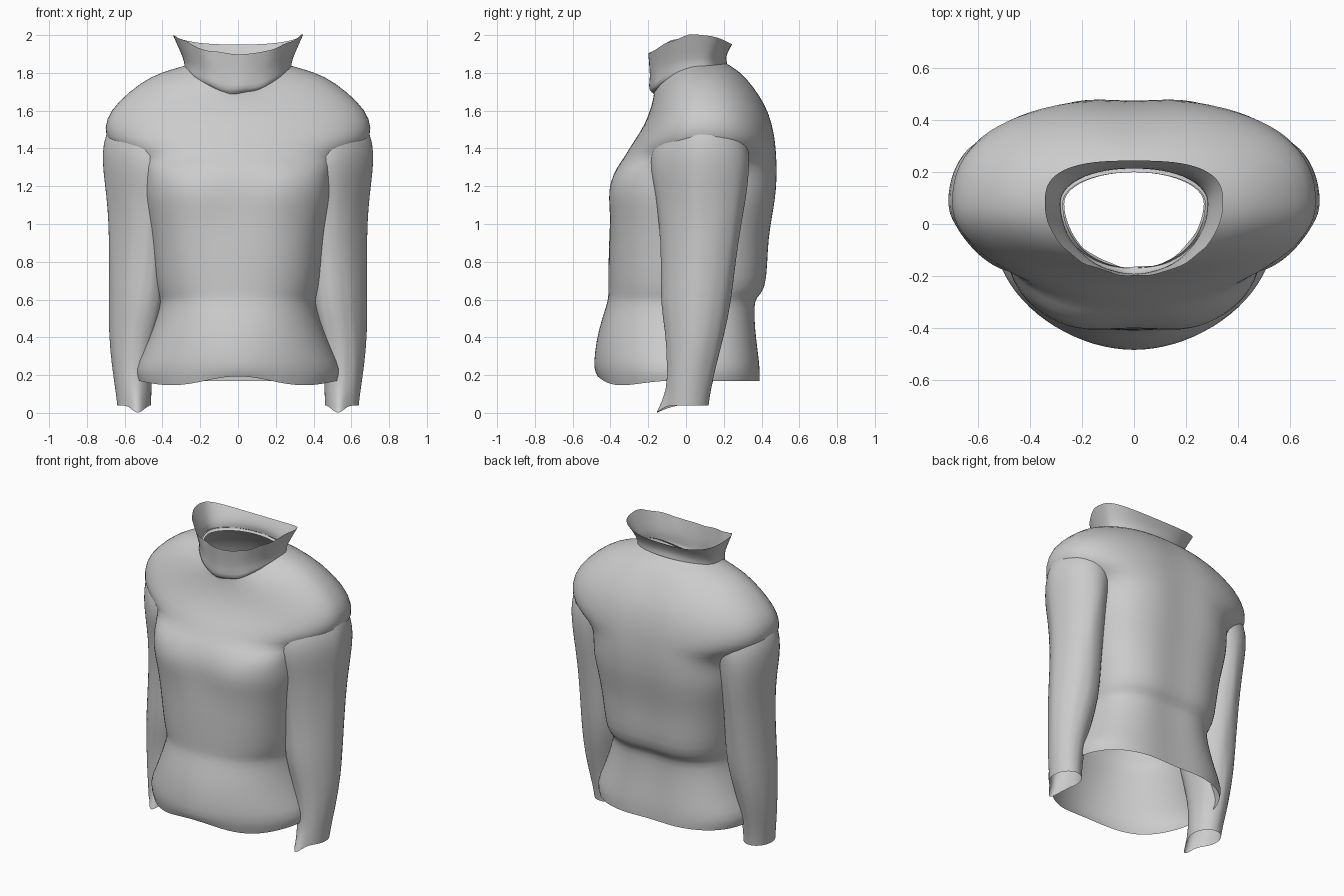
import bpy
import bmesh
import math
import random

random.seed(4)
SEGMENTS = 40

if "Cube" in bpy.data.objects:
    bpy.data.objects.remove(bpy.data.objects["Cube"], do_unlink=True)

cloth = bpy.data.materials.new("light_grey_cloth")
cloth.use_nodes = True
cloth.diffuse_color = (0.6, 0.6, 0.6, 1)
cloth.node_tree.nodes["Principled BSDF"].inputs["Base Color"].default_value = (0.6, 0.6, 0.6, 1)


def signed_power(value, power):
    return math.copysign(abs(value) ** power, value)


def make_ring(half_width, side_y, front, side_z, back, centre_x=0, front_round=2, back_round=2):
    """Closed loop through a front (y, z), a back (y, z) and two side points."""
    points = []
    for i in range(SEGMENTS):
        angle = 2 * math.pi * i / SEGMENTS
        behind = math.sin(angle) > 0
        power = 2 / (back_round if behind else front_round)
        c = signed_power(math.cos(angle), power)
        s = signed_power(math.sin(angle), power)
        end_y, end_z = back if behind else front
        points.append([centre_x + half_width * c,
                       side_y + (end_y - side_y) * abs(s),
                       side_z + (end_z - side_z) * s * s])
    return points


def level_ring(z, half_width, front_y, back_y, side_y, **options):
    return make_ring(half_width, side_y, (front_y, z), z, (back_y, z), **options)


def loft(name, rings, mirrored=False):
    """Skin the rings, open at both ends, into one smooth cloth tube."""
    bm = bmesh.new()
    sign = -1 if mirrored else 1
    loops = [[bm.verts.new((sign * x, y, z)) for x, y, z in ring] for ring in rings]
    for low, high in zip(loops, loops[1:]):
        for i in range(SEGMENTS):
            j = (i + 1) % SEGMENTS
            face = bm.faces.new((low[i], low[j], high[j], high[i]))
            face.smooth = True
            if mirrored:
                face.normal_flip()
    mesh = bpy.data.meshes.new(name)
    bm.to_mesh(mesh)
    bm.free()
    mesh.materials.append(cloth)
    part = bpy.data.objects.new(name, mesh)
    bpy.context.collection.objects.link(part)
    part.modifiers.new("Smooth", "SUBSURF").levels = 1
    part.modifiers["Smooth"].render_levels = 1
    return part


# Body below the armpits: height, half width, front, back
body = [
    (.17, .53, -.47, .4), (.23, .55, -.49, .4), (.32, .505, -.485, .39),
    (.44, .455, -.465, .375), (.56, .415, -.425, .37), (.61, .415, -.412, .38),
    (.65, .435, -.412, .43), (.78, .45, -.412, .44), (.92, .465, -.408, .445),
    (1.04, .485, -.406, .465), (1.14, .505, -.414, .482), (1.22, .505, -.406, .488),
    (1.3, .505, -.37, .49),
]
rings = [level_ring(z, w, f, b, -.08 + .13 * min(z, 1),
                    front_round=1.6 + 1.1 * z, back_round=2.9)
         for z, w, f, b in body]

# Shoulders and yoke: half width, front point, side height, back point
yoke = [
    (.56, (-.33, 1.35), 1.36, (.487, 1.36)),
    (.69, (-.29, 1.42), 1.41, (.482, 1.43)),
    (.712, (-.24, 1.49), 1.51, (.465, 1.53)),
    (.68, (-.205, 1.56), 1.6, (.43, 1.63)),
    (.58, (-.185, 1.62), 1.7, (.365, 1.73)),
    (.46, (-.175, 1.66), 1.785, (.295, 1.8)),
    (.345, (-.17, 1.69), 1.82, (.23, 1.84)),
    (.275, (-.17, 1.71), 1.84, (.2, 1.86)),
]
rings += [make_ring(w, .08, f, s, b, back_round=2.6 - .08 * i, front_round=2.1)
          for i, (w, f, s, b) in enumerate(yoke)]

# Chest swell, spine groove and wavy hem
for ring in rings:
    for p in ring:
        x, y, z = p
        if y > .15 and z < 1.75:
            p[1] -= .018 * math.exp(-(x / .1) ** 2)
        elif y < -.15:
            chest = math.exp(-((z - 1.15) / .12) ** 2)
            p[1] += chest * (.015 * math.exp(-(x / .1) ** 2)
                             - .01 * math.exp(-((abs(x) - .22) / .1) ** 2))
for p in rings[0]:
    if p[1] < 0:
        p[2] += .025 * math.cos(p[0] * 9)
loft("sweater_body", rings)

# Sleeves: height, centre x, half width, front, back, with a rounded cap
# that sinks into the shoulder
sleeve = [
    (.04, .55, .09, -.1, .12), (.12, .555, .095, -.1, .13),
    (.25, .565, .105, -.1, .16), (.42, .555, .13, -.105, .205),
    (.58, .535, .15, -.135, .24), (.8, .535, .148, -.13, .265),
    (1.0, .54, .145, -.145, .295), (1.15, .54, .157, -.16, .32),
    (1.28, .54, .175, -.19, .335), (1.38, .535, .184, -.185, .335),
    (1.47, .515, .19, -.15, .315), (1.56, .48, .175, -.1, .28),
    (1.63, .43, .13, -.04, .21),
]
for side in ("left", "right"):
    rings = [level_ring(z, w, f, b, .08 if z > 1 else (f + b) / 2, centre_x=x)
             for z, x, w, f, b in sleeve]
    # The front of the sleeve leans in toward the chest
    for ring in rings:
        for p in ring:
            p[0] += .35 * min(p[2], 1) * min(p[1] - .05, 0)
    # Slight creases, and a cuff drawn to a point at the inner front
    for ring in rings[2:-5]:
        for p in ring:
            p[1] += random.uniform(-.004, .004)
    for p in rings[0]:
        pull = math.exp(-((p[0] - .53) / .04) ** 2) if p[1] < -.04 else 0
        p[1] -= .06 * pull
        p[2] -= .04 * pull
    loft(side + "_sleeve", rings, mirrored=side == "right")

# Flared standing collar, gathered at its seam and raised at the sides:
# half width, front point, side height, back point, roundness
collar = [
    (.27, (-.17, 1.69), 1.82, (.2, 1.84), 2),
    (.29, (-.2, 1.7), 1.82, (.225, 1.84), 2),
    (.28, (-.19, 1.76), 1.85, (.21, 1.87), 2.1),
    (.305, (-.195, 1.83), 1.91, (.22, 1.91), 2.4),
    (.345, (-.2, 1.9), 2.0, (.245, 1.95), 2.8),
]
rings = [make_ring(w, .08, f, s, b, back_round=r) for w, f, s, b, r in collar]
for ring in rings[:2] + rings[-1:]:
    for p in ring:
        if p[1] < .05:
            p[2] += random.uniform(-.01, .01)
            p[1] += random.uniform(-.008, .008)
loft("collar", rings)
